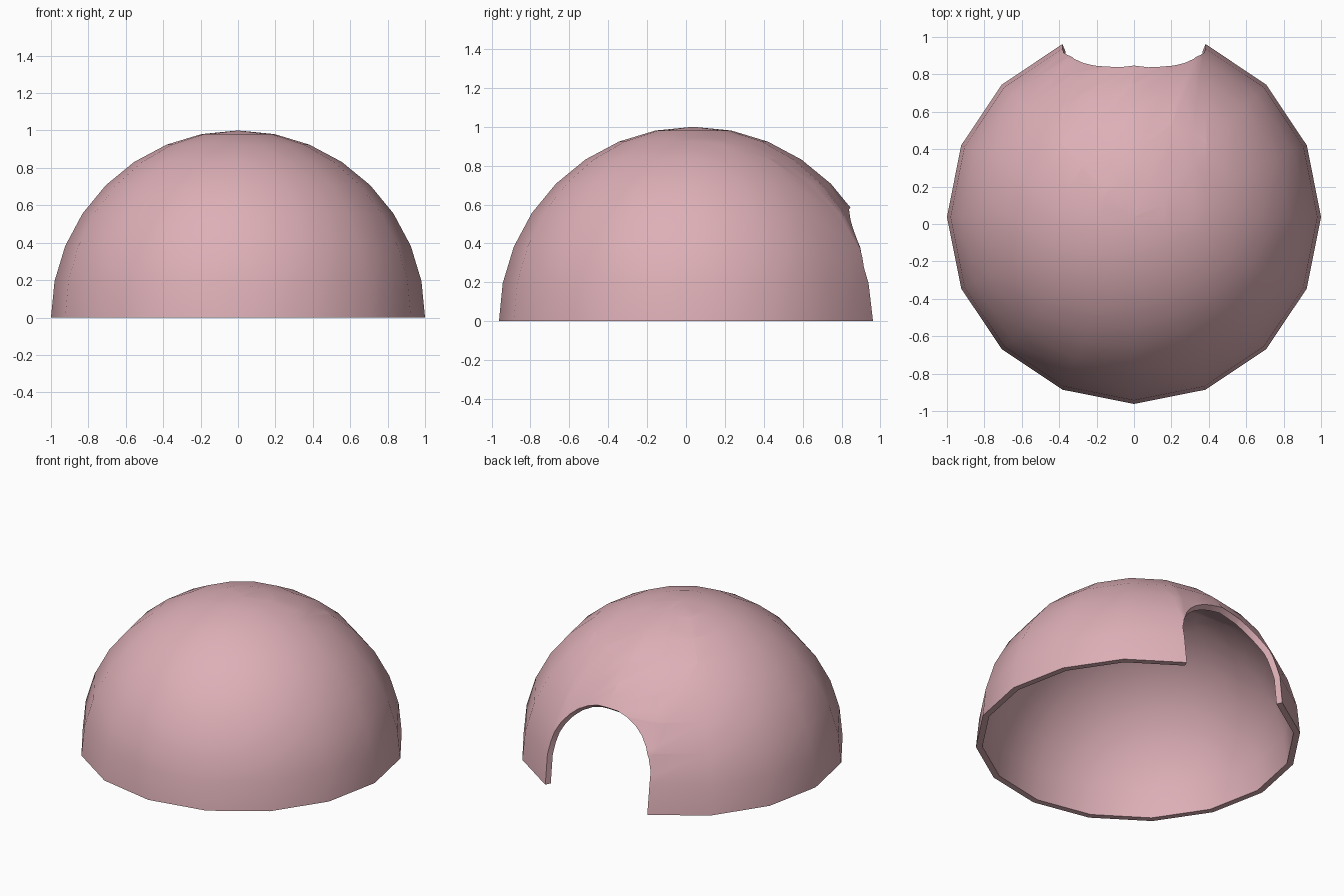
import bpy, bmesh, math
from mathutils import Vector, Matrix

if "Cube" in bpy.data.objects:
    bpy.data.objects.remove(bpy.data.objects["Cube"])

DOOR_R, SPRING_Z, ARCH_STEPS = 0.383, 0.2, 16
WALL = 0.04

bm = bmesh.new()

# Half sphere: 16 sides, 8 rings
bmesh.ops.create_uvsphere(bm, u_segments=16, v_segments=16, radius=1)
bmesh.ops.delete(bm, geom=[v for v in bm.verts if v.co.z < -0.01], context='VERTS')

# Arched doorway outline, as clipping planes (point, outward normal)
planes = [(Vector((s * DOOR_R, 0, 0)), Vector((s, 0, 0))) for s in (-1, 1)]
for i in range(ARCH_STEPS):
    a = math.pi * (i + 0.5) / ARCH_STEPS
    n = Vector((math.cos(a), 0, math.sin(a)))
    d = DOOR_R * math.cos(math.pi / ARCH_STEPS / 2)
    planes.append((Vector((0, 0, SPRING_Z)) + n * d, n))

# Clip the back faces to the outline and remove what lies inside
inside = [f for f in bm.faces if f.calc_center_median().y > 0]
for co, no in planes:
    verts = {v for f in inside for v in f.verts}
    edges = {e for f in inside for e in f.edges}
    res = bmesh.ops.bisect_plane(bm, geom=list(verts) + list(edges) + inside,
                                 dist=0.001, plane_co=co, plane_no=no)
    faces = {g for g in res['geom'] if isinstance(g, bmesh.types.BMFace)}
    faces |= {f for f in inside if f.is_valid}
    inside = [f for f in faces if (f.calc_center_median() - co).dot(no) < 0]
bmesh.ops.delete(bm, geom=inside, context='FACES')

# Wall thickness: inner skin joined to the outer one around every rim
res = bmesh.ops.extrude_face_region(bm, geom=bm.faces[:], use_keep_orig=True)
inner = [g for g in res['geom'] if isinstance(g, bmesh.types.BMVert)]
bmesh.ops.scale(bm, vec=(1 - WALL,) * 3, verts=inner)
bmesh.ops.recalc_face_normals(bm, faces=bm.faces[:])
bmesh.ops.translate(bm, vec=(0, 0.038, 0), verts=bm.verts[:])

mesh = bpy.data.meshes.new("dome_shell")
bm.to_mesh(mesh)
bm.free()
dome = bpy.data.objects.new("dome_shell", mesh)
bpy.context.collection.objects.link(dome)

# Pink colour and smooth shading with sharp rims
mat = bpy.data.materials.new("pink")
mat.diffuse_color = (0.72, 0.43, 0.47, 1)
mat.use_nodes = True
mat.node_tree.nodes["Principled BSDF"].inputs["Base Color"].default_value = mat.diffuse_color
mesh.materials.append(mat)
bpy.context.view_layer.objects.active = dome
dome.select_set(True)
bpy.ops.object.shade_smooth_by_angle(angle=math.radians(35))
